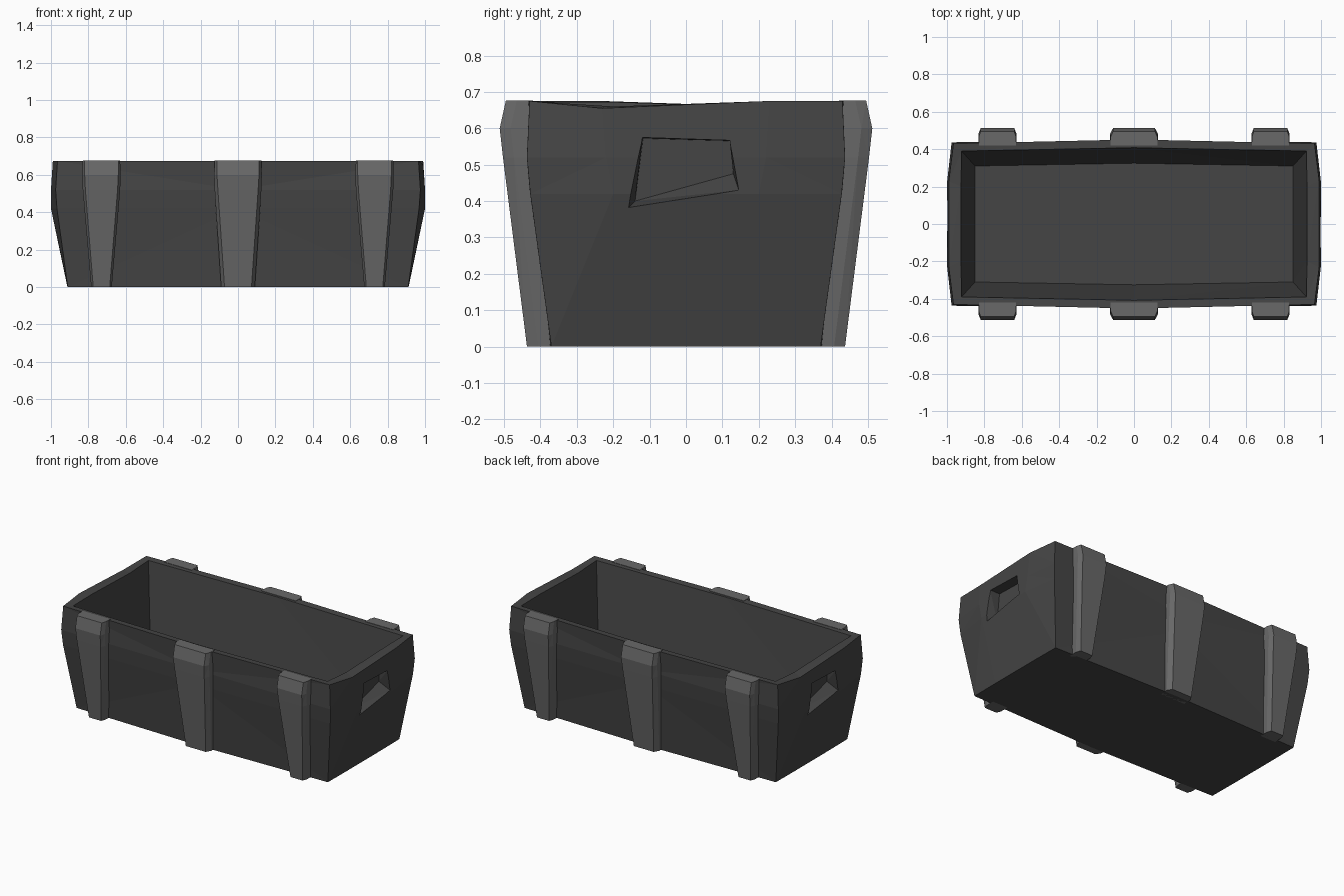
import bpy, bmesh

if "Cube" in bpy.data.objects:
    bpy.data.objects.remove(bpy.data.objects["Cube"])

def material(name, v):
    m = bpy.data.materials.new(name)
    m.diffuse_color = (v, v, v, 1)
    m.use_nodes = True
    m.node_tree.nodes["Principled BSDF"].inputs["Base Color"].default_value = m.diffuse_color
    return m

STONE = material("dark_grey", 0.06)
BAND = material("mid_grey", 0.14)

def loft(name, rings, mat=None):
    """Closed solid through a list of equal-length rings, capped at both ends."""
    bm = bmesh.new()
    vs = [[bm.verts.new(p) for p in r] for r in rings]
    n = len(rings[0])
    for a, b in zip(vs, vs[1:]):
        for i in range(n):
            j = (i + 1) % n
            bm.faces.new((a[i], a[j], b[j], b[i]))
    bm.faces.new(vs[0][::-1])
    bm.faces.new(vs[-1])
    bmesh.ops.triangulate(bm, faces=[f for f in bm.faces if len(f.verts) == 4])
    bmesh.ops.recalc_face_normals(bm, faces=bm.faces)
    me = bpy.data.meshes.new(name)
    bm.to_mesh(me)
    bm.free()
    ob = bpy.data.objects.new(name, me)
    bpy.context.collection.objects.link(ob)
    if mat:
        me.materials.append(mat)
    return ob

def ring(z, xe, ye, xc, yc, ym, chip=0):
    """Ten-sided outline: bulged ends (xe, ye), corners (xc, yc), long-side middle ym."""
    return [(-xe, -ye, z), (-xc, -yc, z), (0, -ym, z), (xc, -yc, z), (xe, -ye, z - chip),
            (xe, ye, z), (xc, yc, z), (0, ym, z), (-xc, yc, z), (-xe, ye, z - chip)]

# Hollow trough: outer wall, rim, inner wall and floor
body = loft("trough_body", [
    ring(0, 0.912, 0.18, 0.91, 0.37, 0.39),
    ring(0.42, 1.0, 0.2, 0.968, 0.428, 0.43),
    ring(0.52, 1.0, 0.22, 0.975, 0.437, 0.44),
    ring(0.675, 0.99, 0.23, 0.965, 0.43, 0.452, 0.02),
    ring(0.672, 0.925, 0.2, 0.922, 0.39, 0.408, 0.012),
    ring(0.08, 0.85, 0.15, 0.85, 0.31, 0.325)], STONE)

# Hand-hold recesses in both ends
outer = [(-0.12, 0.575), (0.12, 0.567), (0.145, 0.43), (-0.16, 0.38)]
inner = [(-0.118, 0.572), (0.13, 0.565), (0.13, 0.475), (-0.14, 0.40)]
for side, s in (("right", 1), ("left", -1)):
    cut = loft(side + "_handhold_cutter", [
        [(s * 0.93, s * y, z) for y, z in inner],
        [(s * 1.0, s * y, z) for y, z in outer],
        [(s * 1.1, s * y, z) for y, z in outer]])
    cut.hide_render = True
    cut.hide_set(True)
    mod = body.modifiers.new(side + "_handhold", 'BOOLEAN')
    mod.operation = 'DIFFERENCE'
    mod.solver = 'EXACT'
    mod.object = cut

def band(name, x, s, w0, w1):
    """Tapered upright band leaning with the wall, with a bevelled head."""
    rings = []
    for z, w, back, front, face in ((0, w0, 0.35, 0.437, 0.8),
                                    (0.52, w1, 0.415, 0.503, 0.86),
                                    (0.60, w1 * 1.02, 0.417, 0.512, 0.88),
                                    (0.676, w1, 0.42, 0.495, 0.9)):
        rings.append([(x - w, s * back, z), (x - w, s * (front - 0.03), z),
                      (x - w * face, s * front, z), (x + w * face, s * front, z),
                      (x + w, s * (front - 0.03), z), (x + w, s * back, z)])
    loft(name, rings, BAND)

# Three bands on each long side
for side, s in (("front", -1), ("back", 1)):
    band(side + "_left_band", -0.73, s, 0.055, 0.1)
    band(side + "_middle_band", 0, s, 0.09, 0.125)
    band(side + "_right_band", 0.73, s, 0.055, 0.1)
